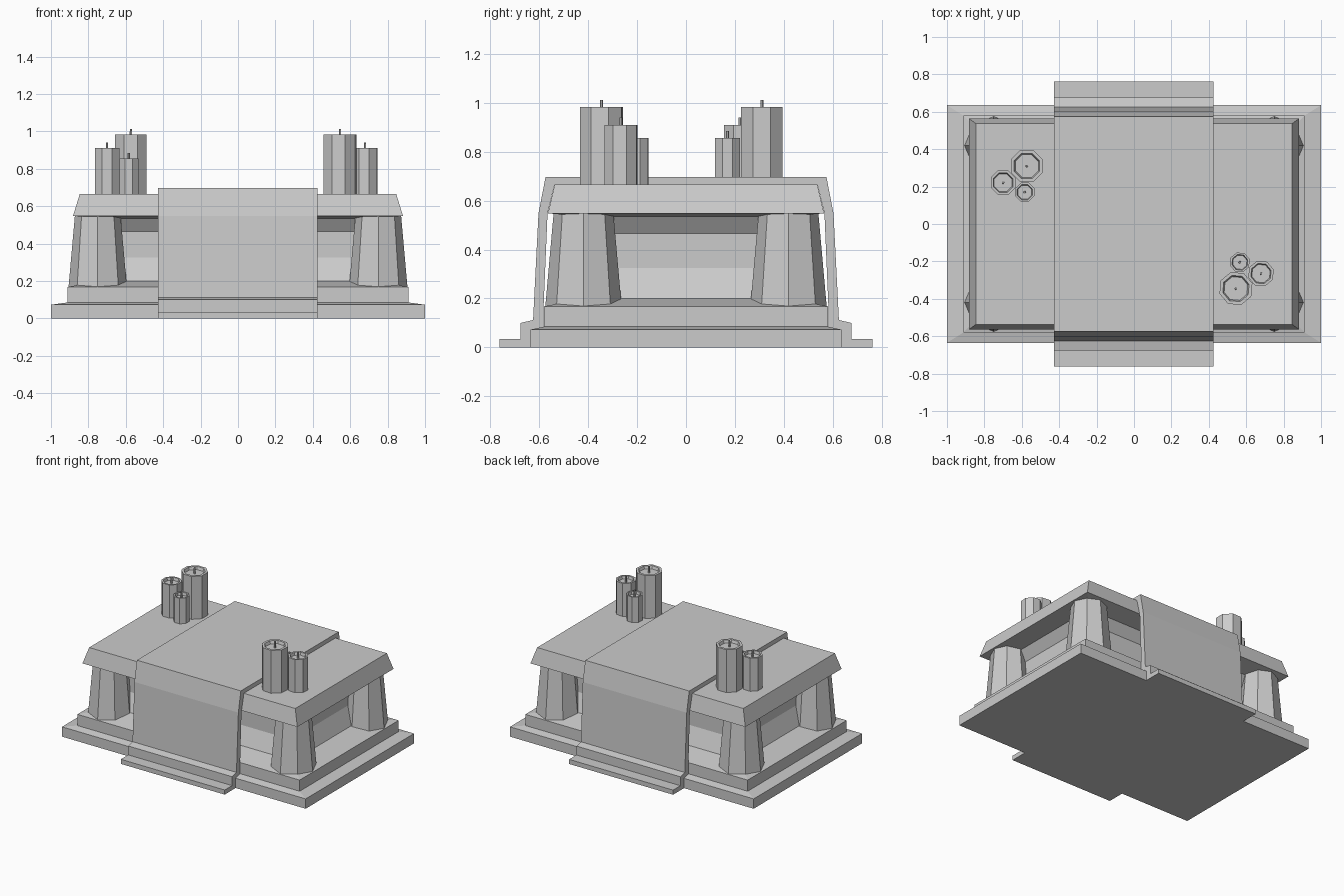
import bpy, bmesh
from math import cos, sin, pi, radians

if "Cube" in bpy.data.objects:
    bpy.data.objects.remove(bpy.data.objects["Cube"])


def make_object(name, bm):
    bmesh.ops.recalc_face_normals(bm, faces=bm.faces)
    mesh = bpy.data.meshes.new(name)
    bm.to_mesh(mesh)
    bm.free()
    obj = bpy.data.objects.new(name, mesh)
    bpy.context.collection.objects.link(obj)
    return obj


def loft(name, rings, cap_start=True, cap_end=True):
    """Skin a list of equal-length point rings."""
    bm = bmesh.new()
    loops = [[bm.verts.new(p) for p in ring] for ring in rings]
    n = len(loops[0])
    for a, b in zip(loops, loops[1:]):
        for i in range(n):
            j = (i + 1) % n
            bm.faces.new((a[i], a[j], b[j], b[i]))
    if cap_start:
        bm.faces.new(loops[0][::-1])
    if cap_end:
        bm.faces.new(loops[-1])
    return make_object(name, bm)


def rect(hx, hy, z):
    return [(-hx, -hy, z), (hx, -hy, z), (hx, hy, z), (-hx, hy, z)]


def octagon(x, y, z, r, turn=0.0, n=8):
    return [(x + r * cos(turn + 2 * pi * i / n), y + r * sin(turn + 2 * pi * i / n), z)
            for i in range(n)]


# Stepped plinth with slightly sloped ledges
loft("plinth", [rect(1.0, 0.635, 0), rect(1.0, 0.635, 0.073), rect(0.912, 0.58, 0.085),
                rect(0.912, 0.58, 0.168), rect(0.74, 0.41, 0.2)], cap_end=False)

# Waisted core between plinth and table top
loft("core", [rect(0.74, 0.41, 0.2), rect(0.69, 0.36, 0.325),
              rect(0.69, 0.36, 0.465), rect(0.74, 0.41, 0.535)], False, False)

# Tapered table top
loft("table_top", [rect(0.74, 0.41, 0.535), rect(0.882, 0.564, 0.548),
                   rect(0.846, 0.537, 0.665)], cap_start=False)

# Four tapered octagonal corner pillars
for sx, side in ((-1, "left"), (1, "right")):
    for sy, end in ((-1, "front"), (1, "back")):
        x, y = sx * 0.75, sy * 0.419
        loft(f"pillar_{end}_{side}", [octagon(x, y, 0.168, 0.156), octagon(x, y, 0.55, 0.122)])

# Cloth draped over the top and down both long sides
outer = [(0.763, 0), (0.763, 0.034), (0.677, 0.034), (0.677, 0.1), (0.625, 0.112),
         (0.603, 0.547), (0.574, 0.697)]
inner = [(0.537, 0.666), (0.566, 0.547), (0.582, 0.168), (0.582, 0.084),
         (0.635, 0.073), (0.635, 0)]
mirror = lambda pts: [(-y, z) for y, z in reversed(pts)]
profile = outer + mirror(outer) + mirror(inner) + inner
loft("cloth", [[(x, y, z) for y, z in profile] for x in (-0.428, 0.425)])

# Candles: octagonal shaft with a recessed top and a wick
SIZES = {"large": (0.092, 0.983), "medium": (0.071, 0.91), "small": (0.055, 0.855)}


def candle(side, size, x, y, turn):
    r, top = SIZES[size]
    t = radians(22.5 + turn)
    loft(f"candle_{size}_{side}", [octagon(x, y, 0.66, r, t), octagon(x, y, top, r, t),
                                   octagon(x, y, top, r * 0.8, t),
                                   octagon(x, y, top - 0.02, r * 0.72, t)])
    loft(f"wick_{size}_{side}", [octagon(x, y, top - 0.025, 0.007, t, 6),
                                 octagon(x, y, top + 0.029, 0.006, t, 6)])


for size, x, y in (("large", -0.573, 0.31), ("medium", -0.7, 0.221), ("small", -0.584, 0.17)):
    candle("left", size, x, y, 0)
for size, x, y in (("large", 0.545, -0.345), ("medium", 0.679, -0.265), ("small", 0.566, -0.205)):
    candle("right", size, x, y, -5)
